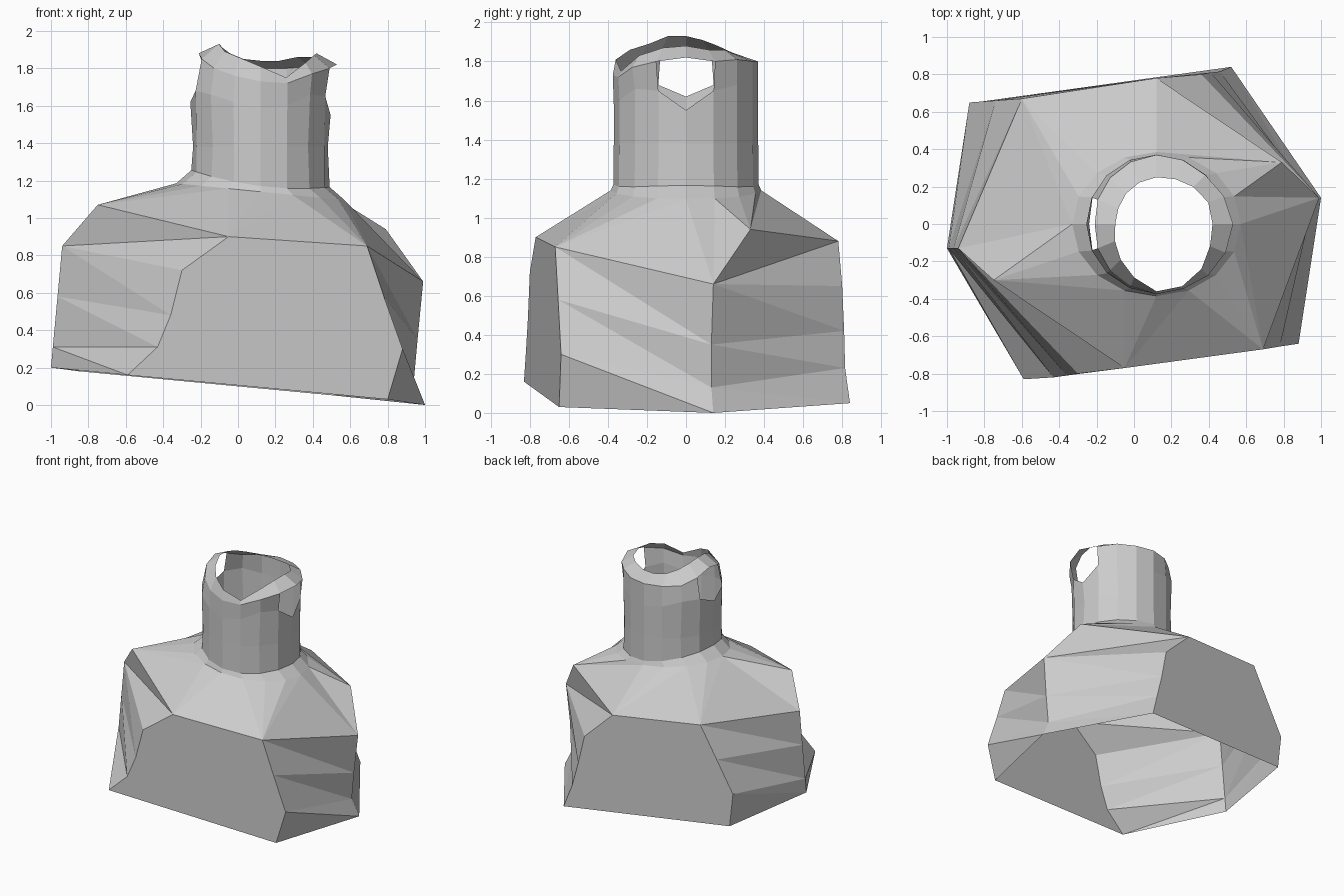
import bpy, bmesh
from math import sin, cos, atan2, radians, tau
from mathutils import Vector

if "Cube" in bpy.data.objects:
    bpy.data.objects.remove(bpy.data.objects["Cube"])

CX = 0.12   # neck axis is a little to the right of centre


def finish(name, bm):
    bmesh.ops.remove_doubles(bm, verts=bm.verts[:], dist=0.0005)
    bmesh.ops.recalc_face_normals(bm, faces=bm.faces[:])
    me = bpy.data.meshes.new(name)
    bm.to_mesh(me)
    bm.free()
    ob = bpy.data.objects.new(name, me)
    bpy.context.collection.objects.link(ob)
    return ob


def zip_strip(bm, a, ta, b, tb):
    # triangles between two rows of points, ordered by their parameters
    i = j = 0
    while i < len(a) - 1 or j < len(b) - 1:
        step_a = j == len(b) - 1 or (i < len(a) - 1 and ta[i + 1] <= tb[j + 1])
        if step_a:
            bm.faces.new((a[i], a[i + 1], b[j]))
            i += 1
        else:
            bm.faces.new((a[i], b[j + 1], b[j]))
            j += 1


def wall(bm, a, b):
    frac = lambda c: [k / (len(c) - 1) for k in range(len(c))]
    zip_strip(bm, a, frac(a), b, frac(b))


def ring_point(k, rx, ry, z):
    t = radians(22.5 * k)
    return Vector((CX + rx * cos(t), ry * sin(t), z))


def base_ring(k):
    c = cos(radians(22.5 * k))
    return ring_point(k, 0.37, 0.372, 1.17 - 0.045 * c + 0.04 * c * c)


def skirt_ring(k):
    c = cos(radians(22.5 * k))
    return ring_point(k, 0.45, 0.385, 1.14 - 0.045 * c)


# body: six corner columns from the open bottom up to the shoulder
bm = bmesh.new()
V = lambda pts: [bm.verts.new(p) for p in pts]
A = V([(-1, -.13, .20), (-.99, -.13, .31), (-.965, -.13, .58), (-.94, -.13, .85)])
B = V([(-.59, -.83, .16), (-.43, -.82, .31), (-.36, -.81, .48), (-.30, -.80, .72)])
C = V([(.80, -.65, .03), (.88, -.64, .30), (.78, -.655, .58), (.69, -.67, .85)])
D = V([(1, .14, 0), (.94, .13, .13), (.96, .13, .35), (.99, .14, .66)])
E = V([(.52, .84, .05), (.46, .815, .23), (.41, .81, .42), (.36, .80, .65)])
F = V([(-.85, .65, .18), (-.88, .65, .45), (-.74, .66, .70), (-.60, .67, .95)])
front_top, back_top, left_knee, right_knee = V(
    [(-.05, -.77, .90), (.12, .78, .88), (-.75, -.30, 1.07), (.79, .33, .94)])

bm.faces.new(B + [front_top] + C[::-1])
bm.faces.new(E + [back_top] + F[::-1])
for a, b in ((A, B), (C, D), (D, E), (F, A)):
    wall(bm, a, b)
for low, side, top, knee in ((A, B, front_top, left_knee),
                             (D, E, back_top, right_knee)):
    bm.faces.new((low[-1], side[-1], top))
    bm.faces.new((low[-1], top, knee))

# shoulder: faceted slope from the column tops up to the neck
outer = [front_top, C[-1], D[-1], right_knee, back_top, F[-1], A[-1], left_knee]
start = radians(-112.5)
to = [(atan2(v.co.y, v.co.x - CX) - start) % tau for v in outer]
skirt = [bm.verts.new(skirt_ring(k - 5)) for k in range(16)]
ts = [radians(22.5 * k) for k in range(16)]
zip_strip(bm, outer + outer[:1], to + [to[0] + tau],
          skirt + skirt[:1], ts + [tau])
base = [bm.verts.new(base_ring(k - 5)) for k in range(16)]
for k in range(16):
    n = (k + 1) % 16
    bm.faces.new((skirt[k], skirt[n], base[n], base[k]))
finish("body", bm)

# neck: thin tube with a ragged inward lip and a hole on the left and right
low_z = [1.55, 1.65, 1.68, 1.64, 1.62, 1.64, 1.68, 1.68,
         1.62, 1.68, 1.66, 1.62, 1.58, 1.60, 1.66, 1.65]
lip_z = [1.82, 1.80, 1.81, 1.80, 1.80, 1.80, 1.80, 1.84,
         1.88, 1.85, 1.80, 1.76, 1.73, 1.72, 1.77, 1.80]
lip_r = [.41, .39, .37, .37, .37, .36, .35, .34,
         .33, .34, .35, .36, .375, .375, .39, .40]
top_z = [1.88, 1.86, 1.86, 1.84, 1.84, 1.85, 1.88, 1.91,
         1.93, 1.93, 1.89, 1.86, 1.81, 1.75, 1.83, 1.87]
top_r = [.30, .30, .28, .26, .25, .24, .23, .22,
         .22, .24, .27, .31, .36, .36, .34, .31]
bm = bmesh.new()
rows = [[], [], [], [], []]
for k in range(16):
    pts = (base_ring(k),
           ring_point(k, .36 + .01 * (k % 2), .37, 1.38),
           ring_point(k, .375, .37, low_z[k]),
           ring_point(k, lip_r[k], lip_r[k], lip_z[k]),
           ring_point(k, top_r[k], top_r[k], top_z[k]))
    for row, p in zip(rows, pts):
        row.append(bm.verts.new(p))
for r in range(4):
    for k in range(16):
        if r == 2 and k in (15, 0, 7, 8):
            continue
        n = (k + 1) % 16
        bm.faces.new((rows[r][k], rows[r][n], rows[r + 1][n], rows[r + 1][k]))
finish("neck", bm)
